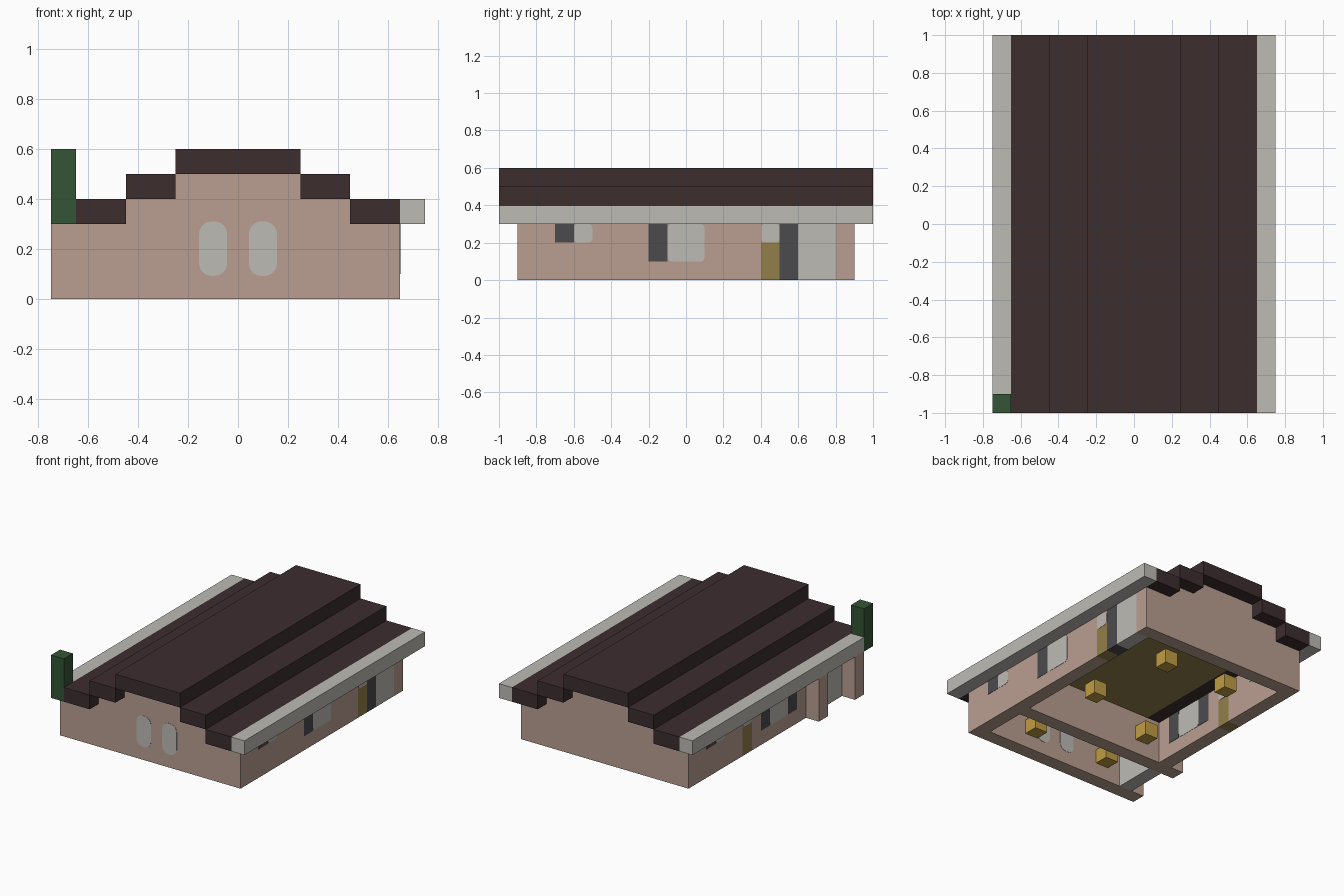
import bpy, bmesh

cube = bpy.data.objects.get("Cube")
if cube:
    bpy.data.objects.remove(cube, do_unlink=True)


def material(name, rgb):
    """Flat material from 0-255 display values."""
    lin = []
    for v in rgb:
        c = v / 255
        lin.append(c / 12.92 if c <= 0.04045 else ((c + 0.055) / 1.055) ** 2.4)
    m = bpy.data.materials.new(name)
    m.use_nodes = True
    m.diffuse_color = (*lin, 1)
    bsdf = m.node_tree.nodes["Principled BSDF"]
    bsdf.inputs["Base Color"].default_value = (*lin, 1)
    bsdf.inputs["Roughness"].default_value = 0.9
    return m


PINK = material("pink plaster", (186, 159, 145))
BROWN = material("dark brown roof", (60, 45, 47))
GREY = material("pale grey", (190, 187, 181))
SLATE = material("slate", (75, 75, 79))
OLIVE = material("olive wood", (145, 127, 74))
GOLD = material("lamp gold", (192, 158, 68))
GREEN = material("green", (52, 85, 54))


def box(name, mat, xs, ys, zs, round_axis=None, radius=0.0):
    """Box between limits; edges along round_axis may be rounded."""
    spans = (xs, ys, zs)
    bm = bmesh.new()
    bmesh.ops.create_cube(bm, size=1)
    for v in bm.verts:
        for i, (a, b) in enumerate(spans):
            v.co[i] = (a + b) / 2 + v.co[i] * (b - a)
    if round_axis is not None:
        edges = [e for e in bm.edges
                 if abs((e.verts[0].co - e.verts[1].co)[round_axis]) > 1e-5]
        bmesh.ops.bevel(bm, geom=edges, offset=radius, segments=6,
                        profile=0.5, affect='EDGES')
    mesh = bpy.data.meshes.new(name)
    bm.to_mesh(mesh)
    bm.free()
    mesh.materials.append(mat)
    ob = bpy.data.objects.new(name, mesh)
    bpy.context.collection.objects.link(ob)
    return ob


EAVE = 0.3
SKIN = 0.002   # how far windows and shutters stand proud of the wall

# End walls with stepped gables
for name, y0, left_x in (("front", -0.9, -0.75), ("back", 0.8, -0.65)):
    ys = (y0, y0 + 0.1)
    box(name + "_wall", PINK, (left_x, 0.65), ys, (0, EAVE))
    box(name + "_gable_lower", PINK, (-0.45, 0.45), ys, (EAVE, 0.4))
    box(name + "_gable_upper", PINK, (-0.25, 0.25), ys, (0.4, 0.5))

# Partition, running out to a pier on the left side
box("partition_wall", PINK, (-0.75, 0.55), (-0.5, -0.4), (0, EAVE))


# Side walls: doors replace the wall, windows and shutters pass through it
def side_wall(side, sign, doors, windows):
    def limits(extra=0.0):
        return tuple(sorted((sign * (0.55 - extra), sign * (0.65 + extra))))

    start = -0.8
    for y0, y1, top, mat in doors:
        if y0 > start:
            box(side + "_wall", PINK, limits(), (start, y0), (0, EAVE))
        box(side + "_door", mat, limits(), (y0, y1), (0, top))
        if top < EAVE:
            box(side + "_lintel", PINK, limits(), (y0, y1), (top, EAVE))
        start = y1
    box(side + "_wall", PINK, limits(), (start, 0.8), (0, EAVE))
    for y0, y1, sill, mat in windows:
        if mat is GREY:
            box(side + "_window", mat, limits(SKIN), (y0, y1), (sill, EAVE), 0, 0.025)
        else:
            box(side + "_shutter", mat, limits(SKIN), (y0, y1), (sill, EAVE))


side_wall("right", 1,
          [(0.4, 0.5, 0.2, OLIVE), (0.5, 0.6, EAVE, SLATE), (0.6, 0.8, EAVE, GREY)],
          [(-0.7, -0.6, 0.2, SLATE), (-0.6, -0.5, 0.2, GREY),
           (-0.2, -0.1, 0.1, SLATE), (-0.1, 0.1, 0.1, GREY),
           (0.4, 0.5, 0.2, GREY)])
side_wall("left", -1,
          [(-0.8, -0.5, EAVE, GREY), (0.2, 0.3, 0.2, OLIVE)],
          [(-0.3, -0.2, 0.1, SLATE), (-0.2, 0, 0.1, GREY), (0, 0.1, 0.1, SLATE),
           (0.2, 0.3, 0.2, GREY), (0.5, 0.6, 0.2, GREY), (0.6, 0.7, 0.2, SLATE)])

# Rounded front windows
for x in (-0.1, 0.1):
    box("front_window", GREY, (x - 0.056, x + 0.056),
        (-0.9 - SKIN, -0.8 + SKIN), (0.092, 0.31), 1, 0.05)

# Ceiling under the attic
box("ceiling", OLIVE, (-0.45, 0.45), (-0.8, 0.8), (EAVE, 0.4))

# Stepped roof with pale gutters
box("roof_ridge", BROWN, (-0.25, 0.25), (-1, 1), (0.5, 0.6))
for side, s in (("right", 1), ("left", -1)):
    for part, mat, a, b, z in (("roof_upper_step", BROWN, 0.25, 0.45, 0.4),
                               ("roof_lower_step", BROWN, 0.45, 0.65, EAVE),
                               ("gutter", GREY, 0.65, 0.75, EAVE)):
        front = -0.9 if part == "gutter" and s < 0 else -1
        box(side + "_" + part, mat, sorted((s * a, s * b)), (front, 1), (z, z + 0.1))

# Green corner post on the roof edge
box("corner_post", GREEN, (-0.75, -0.65), (-1, -0.9), (EAVE, 0.6))

# Cube lamps inside the rooms
for x, y in ((0.2, -0.75), (-0.4, -0.75), (0.2, -0.15),
             (-0.4, -0.35), (0.1, 0.45), (-0.4, 0.45)):
    box("lamp", GOLD, (x - 0.05, x + 0.05), (y - 0.05, y + 0.05), (0.1, 0.2))
